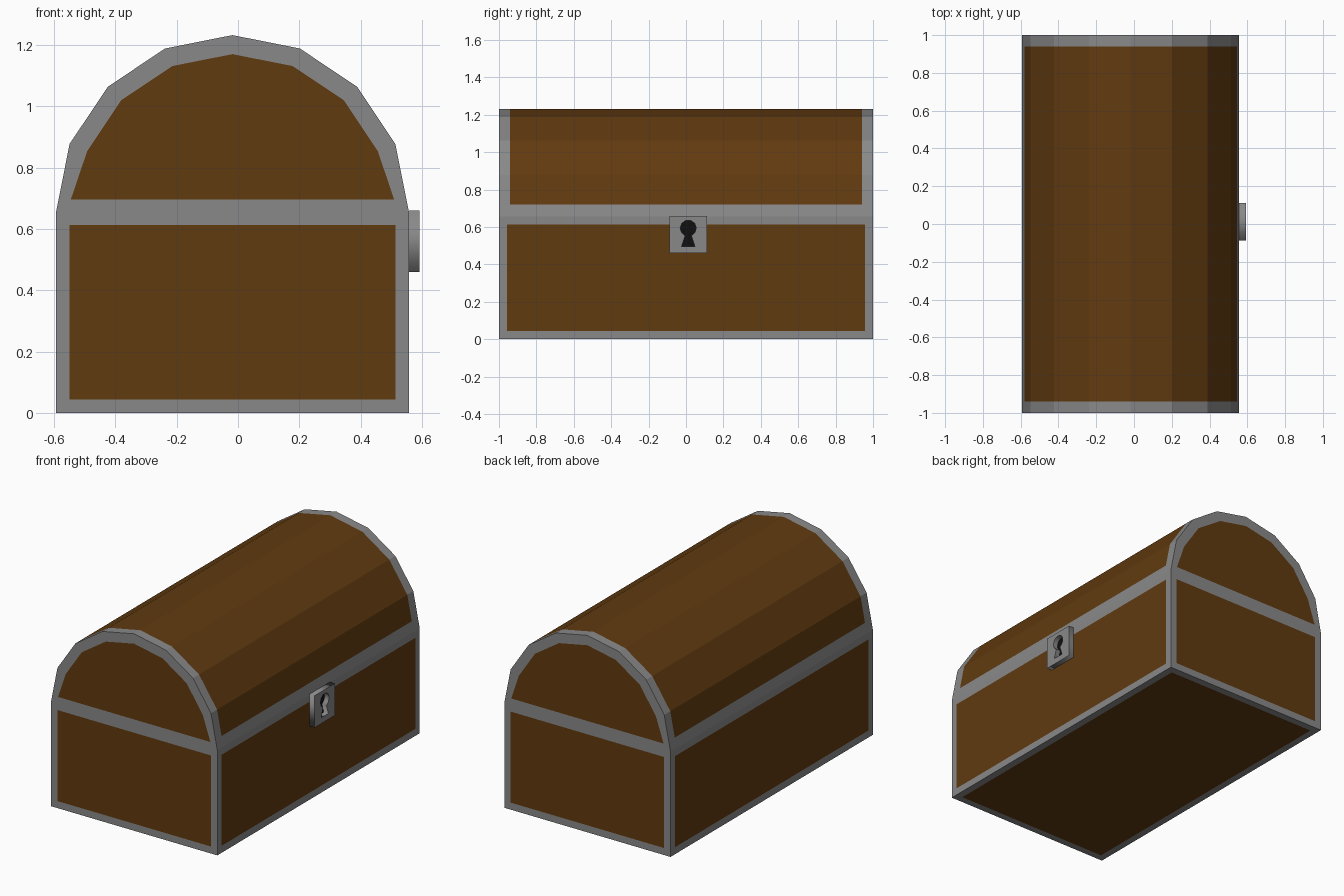
import bpy, bmesh
from math import cos, sin, pi, radians
from mathutils import Vector

if "Cube" in bpy.data.objects:
    bpy.data.objects.remove(bpy.data.objects["Cube"])

CX, R, SEAM, TRIM = -0.018, 0.575, 0.657, 0.062
LOCK_Y = 0.012


def material(name, rgb):
    m = bpy.data.materials.new(name)
    m.diffuse_color = (*rgb, 1)
    m.use_nodes = True
    m.node_tree.nodes["Principled BSDF"].inputs["Base Color"].default_value = m.diffuse_color
    return m


iron = material("iron", (0.25, 0.25, 0.25))
wood = material("wood", (0.12, 0.043, 0.005))
black = material("black", (0.005, 0.005, 0.005))


def add(name, mesh, mats):
    for m in mats:
        mesh.materials.append(m)
    ob = bpy.data.objects.new(name, mesh)
    bpy.context.collection.objects.link(ob)
    return ob


def prism(profile):
    """Extrude an x/z profile along the length of the chest."""
    bm = bmesh.new()
    f = bm.faces.new([bm.verts.new((x, -1, z)) for x, z in profile])
    out = bmesh.ops.extrude_face_region(bm, geom=[f], use_keep_orig=True)
    moved = [v for v in out["geom"] if isinstance(v, bmesh.types.BMVert)]
    bmesh.ops.translate(bm, vec=(0, 2, 0), verts=moved)
    bmesh.ops.recalc_face_normals(bm, faces=bm.faces[:])
    return bm


def panel(bm, faces):
    """Inset faces flush, leaving wood inside an iron border."""
    bmesh.ops.inset_individual(bm, faces=faces, thickness=TRIM, depth=0)
    for f in faces:
        f.material_index = 1


def finish(bm, name):
    mesh = bpy.data.meshes.new(name)
    bm.to_mesh(mesh)
    bm.free()
    return add(name, mesh, [iron, wood])


# Chest base: box with framed panels on the sides, ends and underside
bm = prism([(CX - R, 0), (CX + R, 0), (CX + R, SEAM), (CX - R, SEAM)])
bm.normal_update()
panel(bm, [f for f in bm.faces if f.normal.z < 0.5])
for v in bm.verts:
    if abs(v.co.z - (SEAM - TRIM)) < 0.001:
        v.co.z = 0.61
finish(bm, "chest_base")

# Domed lid: half of a sixteen-sided barrel with iron end bands and rim
bm = prism([(CX + R * cos(pi * i / 8), SEAM + R * sin(pi * i / 8)) for i in range(9)])
bm.normal_update()
panel(bm, [f for f in bm.faces if abs(f.normal.y) > 0.5])
for co, no in (((0, 0, 0.72), (0, 0, 1)), ((0, -0.94, 0), (0, 1, 0)), ((0, 0.94, 0), (0, 1, 0))):
    bmesh.ops.bisect_plane(bm, geom=bm.verts[:] + bm.edges[:] + bm.faces[:],
                           plane_co=co, plane_no=no, dist=0.0001)
bm.normal_update()
for f in bm.faces:
    c = f.calc_center_median()
    if abs(f.normal.y) < 0.5 and f.normal.z > -0.5 and abs(c.y) < 0.94 and c.z > 0.72:
        f.material_index = 1
finish(bm, "domed_lid")


def plate(name, outlines, x0, x1, mat):
    """Flat plate facing +x, filled between y/z outlines."""
    cu = bpy.data.curves.new(name + "_outline", 'CURVE')
    cu.dimensions, cu.fill_mode, cu.extrude = '2D', 'BOTH', (x1 - x0) / 2
    for pts in outlines:
        s = cu.splines.new('POLY')
        s.points.add(len(pts) - 1)
        for p, (y, z) in zip(s.points, pts):
            p.co = (y, z, 0, 1)
        s.use_cyclic_u = True
    tmp = bpy.data.objects.new(name + "_outline", cu)
    bpy.context.collection.objects.link(tmp)
    bpy.context.view_layer.update()
    dg = bpy.context.evaluated_depsgraph_get()
    mesh = bpy.data.meshes.new_from_object(tmp.evaluated_get(dg))
    bpy.data.objects.remove(tmp)
    for v in mesh.vertices:
        y, z, x = v.co
        v.co = Vector((x + (x0 + x1) / 2, y, z))
    mesh.materials.clear()
    return add(name, mesh, [mat])


# Lock plate with a cut-out keyhole and a dark backing
square = [(LOCK_Y + sy * 0.1, 0.56 + sz * 0.1) for sy, sz in ((-1, -1), (1, -1), (1, 1), (-1, 1))]
arc = [radians(-68 + 316 * i / 9) for i in range(10)]
keyhole = [(LOCK_Y + 0.043 * cos(a), 0.594 + 0.043 * sin(a)) for a in arc]
keyhole += [(LOCK_Y - 0.035, 0.497), (LOCK_Y + 0.035, 0.497)]
plate("lock_plate", [square, keyhole], CX + R, 0.592, iron)
plate("keyhole_backing", [keyhole], CX + R, CX + R + 0.004, black)
